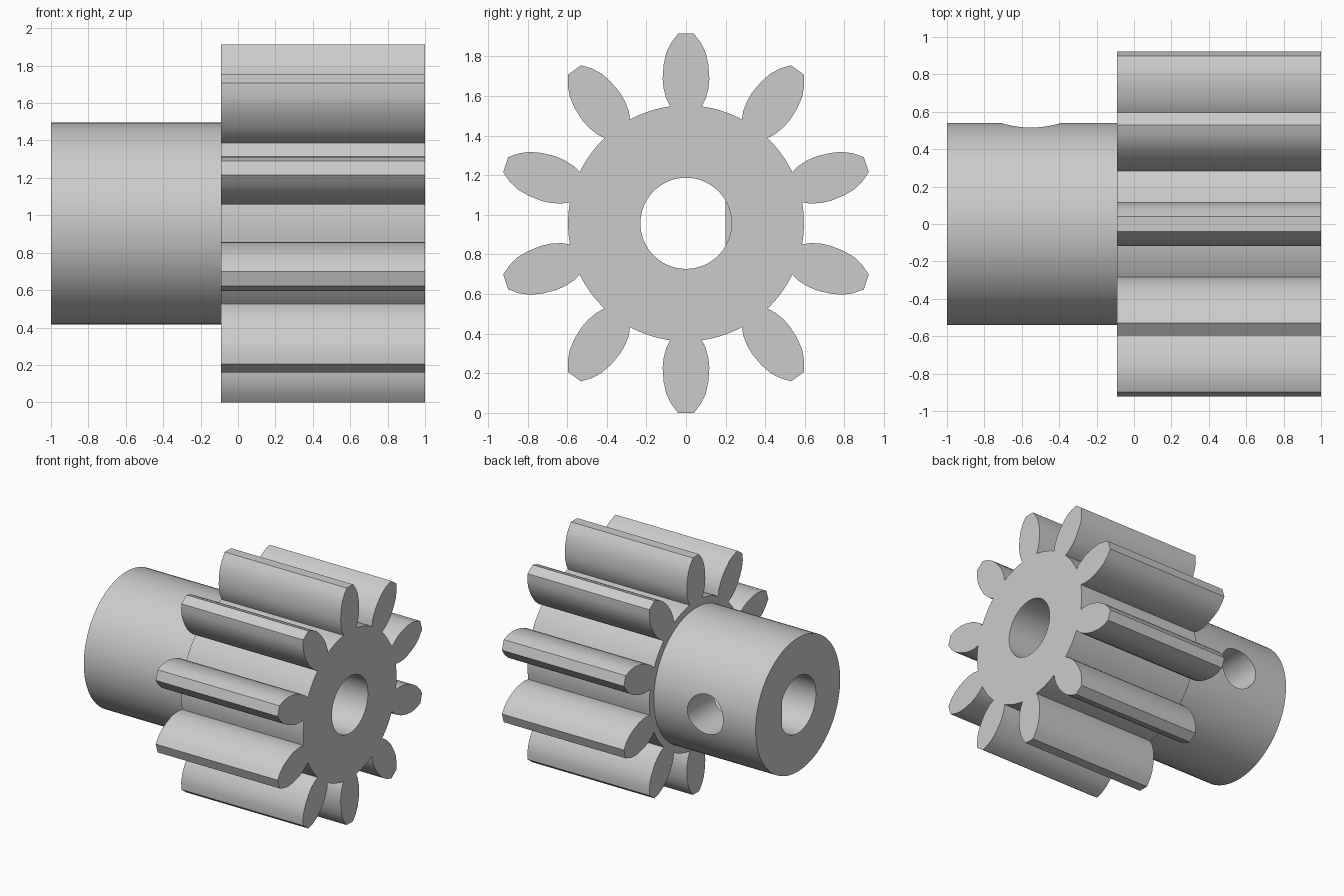
import bpy, bmesh
from math import sin, cos, pi, atan2, hypot
from mathutils import Matrix

AXIS_Z = 0.957      # height of the shaft axis
STEP_X = -0.09      # where the hub meets the gear
TEETH = 10

if "Cube" in bpy.data.objects:
    bpy.data.objects.remove(bpy.data.objects["Cube"])

steel = bpy.data.materials.new("light grey steel")
steel.use_nodes = True
steel.diffuse_color = (0.6, 0.6, 0.6, 1)
steel.node_tree.nodes["Principled BSDF"].inputs["Base Color"].default_value = (0.6, 0.6, 0.6, 1)


def circle(radius, n=96):
    return [(radius * cos(2 * pi * i / n), radius * sin(2 * pi * i / n)) for i in range(n)]


def prism(name, profile, x0, x1):
    """Extrude a closed (y, z) profile along x, around the shaft axis."""
    bm = bmesh.new()
    face = bm.faces.new([bm.verts.new((x0, y, AXIS_Z + z)) for y, z in profile])
    new = bmesh.ops.extrude_face_region(bm, geom=[face])["geom"]
    bmesh.ops.translate(bm, vec=(x1 - x0, 0, 0),
                        verts=[v for v in new if isinstance(v, bmesh.types.BMVert)])
    bmesh.ops.recalc_face_normals(bm, faces=bm.faces)
    mesh = bpy.data.meshes.new(name)
    bm.to_mesh(mesh)
    bm.free()
    mesh.materials.append(steel)
    obj = bpy.data.objects.new(name, mesh)
    bpy.context.collection.objects.link(obj)
    return obj


def combine(target, tool, operation):
    """Apply a boolean and discard the tool."""
    mod = target.modifiers.new(operation, 'BOOLEAN')
    mod.operation, mod.solver, mod.object = operation, 'EXACT', tool
    bpy.context.view_layer.objects.active = target
    bpy.ops.object.modifier_apply(modifier=mod.name)
    bpy.data.objects.remove(tool)


# Tooth flank as (radius along tooth, half width), root to tip
flank = [(0.59, 0.08), (0.63, 0.1), (0.68, 0.113), (0.73, 0.118),
         (0.8, 0.113), (0.86, 0.1), (0.91, 0.076), (AXIS_Z, 0.04)]
tooth = [(r, -w) for r, w in flank] + [(r, w) for r, w in reversed(flank)]
root_r = hypot(*flank[0])
root_a = atan2(flank[0][1], flank[0][0])
pitch = 2 * pi / TEETH

# Gear outline: ten teeth joined by root arcs
outline = []
for i in range(TEETH):
    a = pi / 2 + i * pitch
    outline += [(r * cos(a) - w * sin(a), r * sin(a) + w * cos(a)) for r, w in tooth]
    for k in range(1, 8):
        b = a + root_a + (pitch - 2 * root_a) * k / 8
        outline.append((root_r * cos(b), root_r * sin(b)))

pinion = prism("pinion_gear_with_hub", outline, STEP_X, 1)
combine(pinion, prism("hub", circle(0.54), -1, 0.2), 'UNION')

# Round bore through the gear, D-shaped bore through the hub
bore = circle(0.23)
combine(pinion, prism("round_bore", bore, STEP_X, 1.2), 'DIFFERENCE')
d_bore = [(min(y, 0.2), z) for y, z in bore]
d_bore = [p for p in d_bore if p[0] < 0.1999 or abs(p[1]) > 0.1]
combine(pinion, prism("d_bore", d_bore, -1.2, STEP_X + 0.001), 'DIFFERENCE')

# Set screw hole through the flat side of the hub
screw = prism("screw_hole", circle(0.16, 64), 0.1, 0.8)
screw.data.transform(Matrix.Translation((-0.55, 0, AXIS_Z)) @ Matrix.Rotation(pi / 2, 4, 'Z')
                     @ Matrix.Translation((0, 0, -AXIS_Z)))
combine(pinion, screw, 'DIFFERENCE')

# Smooth curved walls, keep crisp edges
bpy.ops.object.select_all(action='DESELECT')
pinion.select_set(True)
bpy.context.view_layer.objects.active = pinion
bpy.ops.object.shade_smooth_by_angle(angle=pi / 7)
